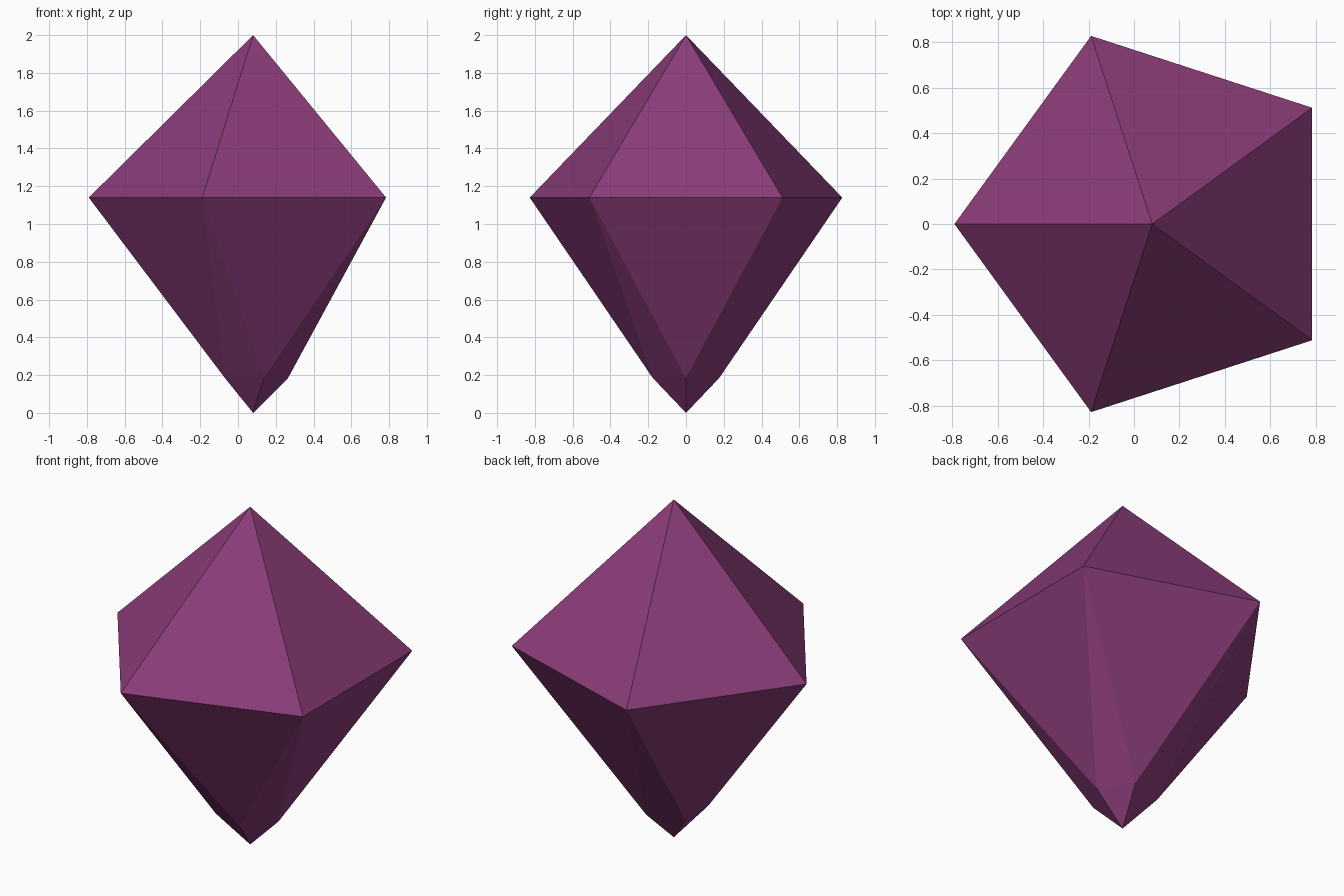
import bpy, bmesh, math

if "Cube" in bpy.data.objects:
    bpy.data.objects.remove(bpy.data.objects["Cube"])

CX = 0.08  # axis of the gem
N = 5

bm = bmesh.new()


def ring(radius, z, start):
    """Regular pentagon of vertices around the gem axis."""
    return [bm.verts.new((CX + radius * math.cos(start + i * math.tau / N),
                          radius * math.sin(start + i * math.tau / N), z))
            for i in range(N)]


# Points, wide girdle and small lower ring turned by half a step
top = bm.verts.new((CX, 0, 2.0))
bottom = bm.verts.new((CX, 0, 0.0))
girdle = ring(0.87, 1.14, math.radians(36))
lower = ring(0.185, 0.185, 0.0)

for i in range(N):
    j = (i + 1) % N
    bm.faces.new((girdle[i], girdle[j], top))         # crown
    bm.faces.new((girdle[i], lower[j], girdle[j]))    # wide pavilion facet
    bm.faces.new((lower[i], lower[j], girdle[i]))     # narrow pavilion facet
    bm.faces.new((lower[j], lower[i], bottom))        # tip
bmesh.ops.recalc_face_normals(bm, faces=bm.faces[:])

mesh = bpy.data.meshes.new("gem")
bm.to_mesh(mesh)
bm.free()

purple = bpy.data.materials.new("purple")
purple.diffuse_color = (0.254, 0.045, 0.188, 1)
purple.use_nodes = True
purple.node_tree.nodes["Principled BSDF"].inputs["Base Color"].default_value = purple.diffuse_color
mesh.materials.append(purple)

gem = bpy.data.objects.new("gem", mesh)
bpy.context.collection.objects.link(gem)
